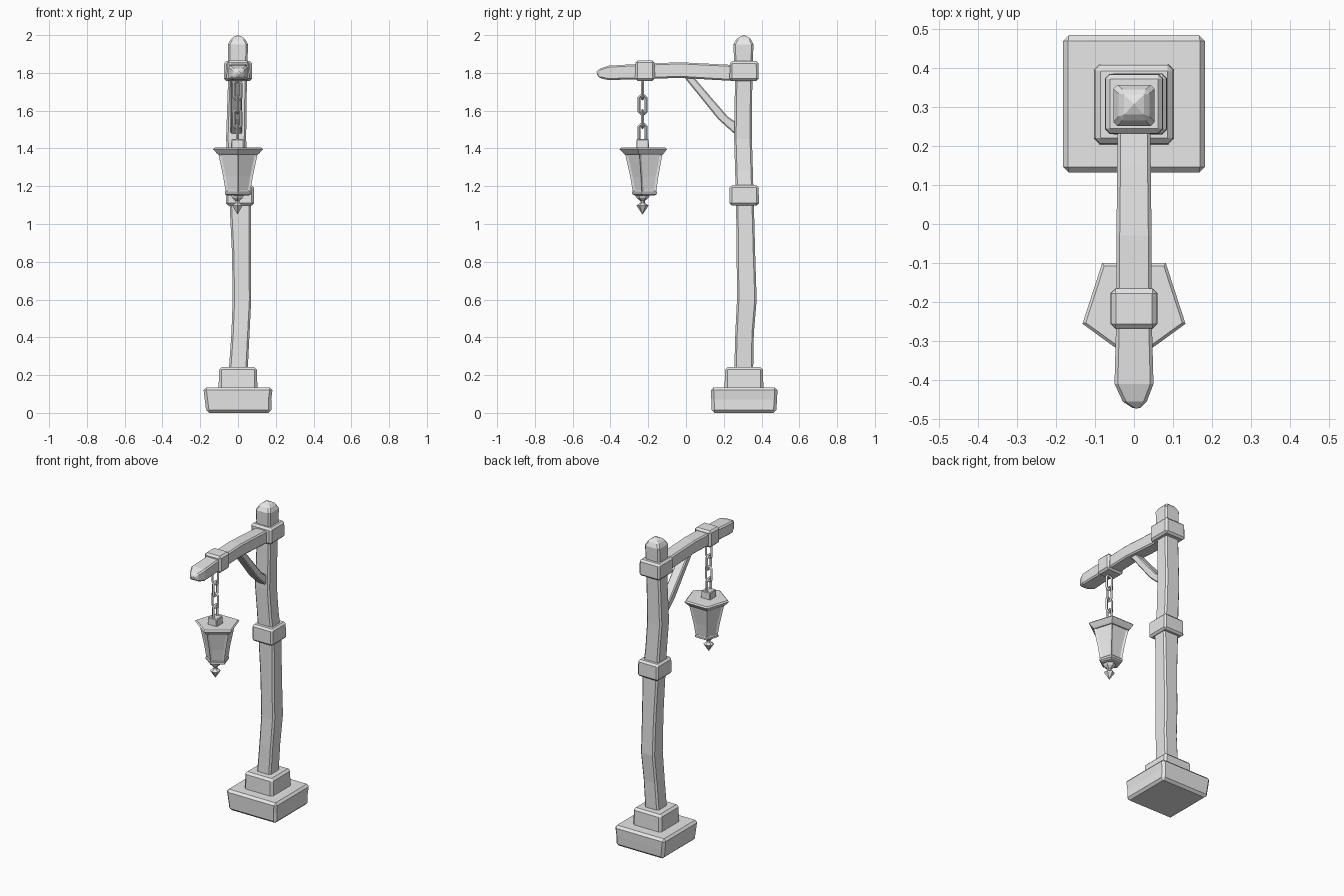
import bpy, bmesh
from math import sin, cos, radians, pi
from mathutils import Matrix, Vector

cube = bpy.data.objects.get("Cube")
if cube:
    bpy.data.objects.remove(cube, do_unlink=True)

GREY = (0.8, 0.8, 0.8, 1)
mat = bpy.data.materials.new("plain_grey")
mat.use_nodes = True
mat.diffuse_color = GREY
mat.node_tree.nodes["Principled BSDF"].inputs["Base Color"].default_value = GREY


def finish(bm, name, bevel=0.0):
    """Turn a bmesh into a flat shaded object with an optional chamfer."""
    bmesh.ops.recalc_face_normals(bm, faces=bm.faces)
    mesh = bpy.data.meshes.new(name)
    bm.to_mesh(mesh)
    bm.free()
    mesh.materials.append(mat)
    obj = bpy.data.objects.new(name, mesh)
    bpy.context.collection.objects.link(obj)
    if bevel:
        mod = obj.modifiers.new("chamfer", "BEVEL")
        mod.width, mod.segments = bevel, 1
        mod.limit_method, mod.angle_limit = "ANGLE", radians(35)
    return obj


def skin(bm, rings, tip=None):
    """Bridge rings of points, cap the start, cap or point the end.
    Returns the side faces, one list per ring step."""
    loops = [[bm.verts.new(p) for p in ring] for ring in rings]
    n = len(loops[0])
    sides = [[bm.faces.new((a[i], a[(i + 1) % n], b[(i + 1) % n], b[i]))
              for i in range(n)] for a, b in zip(loops, loops[1:])]
    bm.faces.new(loops[0][::-1])
    if tip:
        top = bm.verts.new(tip)
        for i in range(n):
            bm.faces.new((loops[-1][i], loops[-1][(i + 1) % n], top))
    else:
        bm.faces.new(loops[-1])
    return sides


def beam(name, sections, tip=None, along_y=False, bevel=0.008):
    """Square timber or block: sections are (distance, u, v, half_u, half_v)."""
    rings = []
    for t, u, v, hu, hv in sections:
        uv = [(u + a * hu, v + b * hv) for a, b in ((-1, -1), (1, -1), (1, 1), (-1, 1))]
        rings.append([(a, t, b) if along_y else (a, b, t) for a, b in uv])
    bm = bmesh.new()
    skin(bm, rings, tip)
    return finish(bm, name, bevel)


def turned(name, sides, centre, profile, tip=None, turn=-pi / 2):
    """Faceted upright shape from (radius, height) pairs."""
    cx, cy = centre
    bm = bmesh.new()
    rings = [[(cx + r * cos(turn + 2 * pi * i / sides), cy + r * sin(turn + 2 * pi * i / sides), z)
              for i in range(sides)] for r, z in profile]
    faces = skin(bm, rings, (cx, cy, tip) if tip else None)
    return bm, faces


# Stone footing
beam("base_slab", [(0, 0.005, 0.307, 0.172, 0.17), (0.07, 0, 0.308, 0.176, 0.174),
                   (0.135, 0, 0.308, 0.184, 0.177)], bevel=0.015)
beam("base_plinth", [(0.12, 0, 0.307, 0.103, 0.103), (0.243, 0, 0.307, 0.1, 0.1)], bevel=0.014)

# Crooked post with a blunt pointed top
beam("post", [(0.2, 0, 0.305, 0.05, 0.05), (0.42, 0.013, 0.31, 0.048, 0.049),
              (0.6, 0.021, 0.322, 0.049, 0.052), (0.85, 0.018, 0.317, 0.05, 0.049),
              (1.12, 0.012, 0.312, 0.057, 0.047), (1.28, 0.0, 0.307, 0.052, 0.047),
              (1.45, -0.01, 0.302, 0.053, 0.047), (1.75, -0.003, 0.305, 0.05, 0.046),
              (1.95, 0, 0.304, 0.053, 0.053), (1.985, 0, 0.306, 0.035, 0.035)],
     tip=(0, 0.307, 2.0), bevel=0.01)

# Bands around the post and the arm
for name, x, y, z, hx, hy, hz in (
        ("post_middle_band", 0.01, 0.308, 1.152, 0.075, 0.078, 0.054),
        ("post_top_band", 0, 0.308, 1.81, 0.075, 0.077, 0.053),
        ("arm_band", 0, -0.217, 1.812, 0.06, 0.052, 0.054)):
    beam(name, [(z - hz, x, y, hx, hy), (z + hz, x, y, hx * 0.98, hy * 0.98)], bevel=0.012)

# Arm with a pointed front end
beam("arm", [(0.3, 0, 1.797, 0.042, 0.042), (0.15, 0, 1.805, 0.043, 0.042),
             (-0.03, 0, 1.815, 0.045, 0.041), (-0.22, 0, 1.808, 0.045, 0.041),
             (-0.41, 0, 1.8, 0.05, 0.038), (-0.455, 0.002, 1.797, 0.031, 0.026)],
     tip=(0.008, -0.48, 1.8), along_y=True)

# Bent diagonal brace
brace = [(-0.02, 1.79), (0.17, 1.555), (0.27, 1.465), (0.27, 1.535), (0.22, 1.57), (0.03, 1.79)]
bm = bmesh.new()
skin(bm, [[(x, y, z) for y, z in brace] for x in (-0.04, 0.022)])
finish(bm, "arm_brace", 0.006)

# Chain of stretched octagonal links, every second one turned
HANG = Vector((-0.003, -0.23, 0))
for i in range(4):
    bpy.ops.mesh.primitive_torus_add(major_segments=8, minor_segments=4,
                                     major_radius=0.021, minor_radius=0.0085)
    link = bpy.context.object
    link.name = f"chain_link_{i + 1}"
    link.data.transform(Matrix.Rotation(pi / 2, 4, "X") @ Matrix.Rotation(pi / 8, 4, "Z"))
    for v in link.data.vertices:
        v.co.z += 0.027 if v.co.z > 0 else -0.027
    link.data.transform(Matrix.Rotation(pi / 2 * (i % 2), 4, "Z"))
    link.location = HANG + Vector((0, 0, 1.708 - 0.076 * i))
    link.data.materials.clear()
    link.data.materials.append(mat)

# Five sided lantern: cap, paned body, foot and finial
LAMP = (0, -0.213)
beam("lantern_hanger", [(1.39, HANG.x, HANG.y, 0.034, 0.034),
                        (1.45, HANG.x, HANG.y, 0.032, 0.032)], bevel=0.004)
bm, _ = turned("cap", 5, LAMP, [(0.108, 1.365), (0.12, 1.376), (0.139, 1.396), (0.13, 1.404)])
finish(bm, "lantern_cap")

bm, steps = turned("body", 5, LAMP, [(0.068, 1.165), (0.082, 1.25), (0.11, 1.375)])
for column in zip(*steps):
    bmesh.ops.recalc_face_normals(bm, faces=bm.faces)
    bmesh.ops.inset_region(bm, faces=list(column), thickness=0.012, use_even_offset=True)
    inward = -sum((f.normal for f in column), Vector()).normalized() * 0.007
    bmesh.ops.translate(bm, vec=inward, verts=list({v for f in column for v in f.verts}))
finish(bm, "lantern_body")

bm, _ = turned("foot", 5, LAMP, [(0.06, 1.152), (0.072, 1.158), (0.072, 1.17), (0.066, 1.176)])
finish(bm, "lantern_foot")

bm, _ = turned("finial", 6, HANG.xy, [(0.04, 1.155), (0.032, 1.138), (0.012, 1.122),
                                     (0.012, 1.112), (0.032, 1.098)], tip=1.05)
finish(bm, "lantern_finial")
